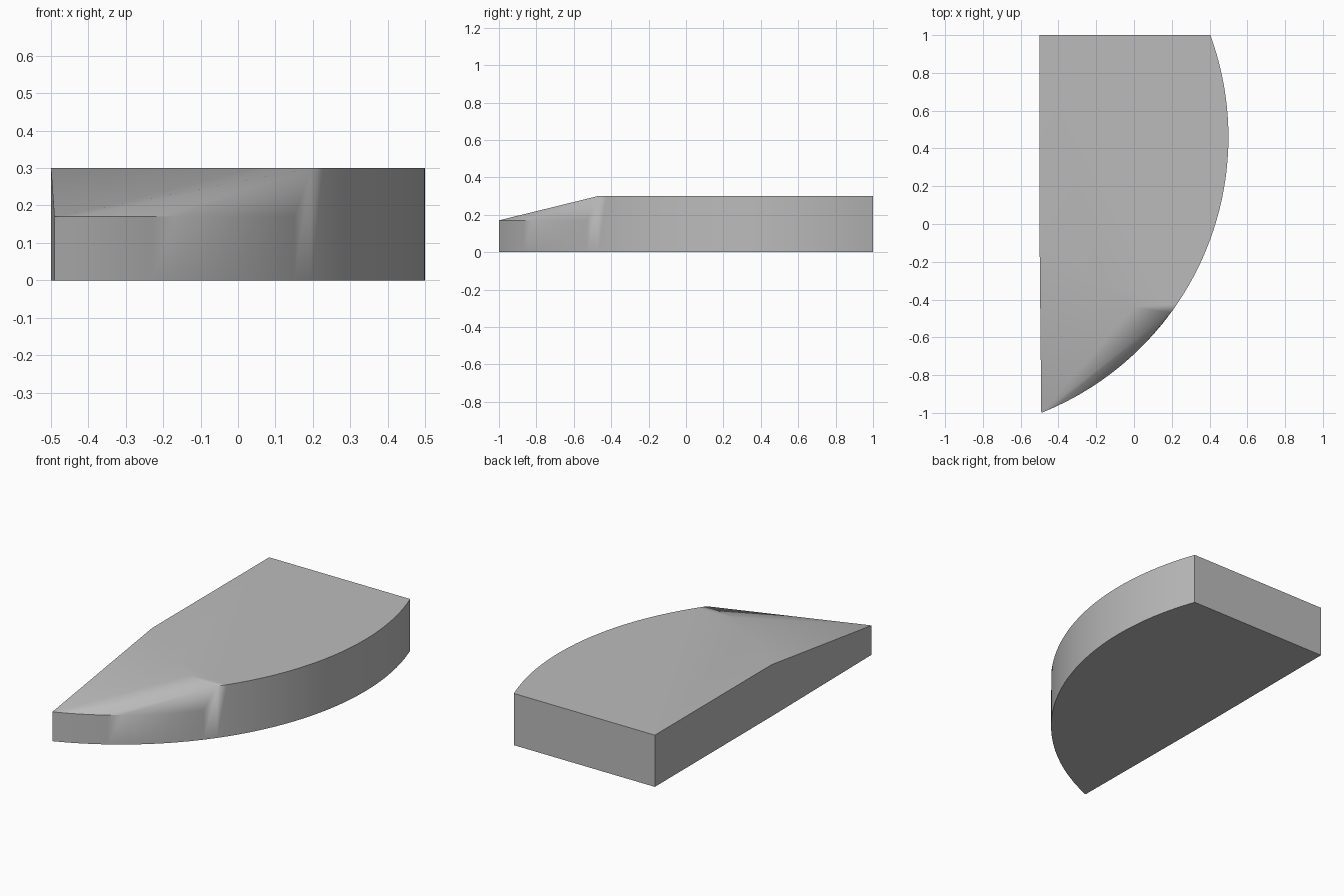
import bpy, bmesh
from math import asin, sin, cos, radians

cube = bpy.data.objects.get("Cube")
if cube:
    bpy.data.objects.remove(cube, do_unlink=True)

HEIGHT, NOSE = 0.30, 0.17          # full thickness, thickness at the pointed end
RADIUS, CENTRE_Y = 1.571, 0.46     # curved side
CENTRE_X = 0.5 - RADIUS

# Single flat colour
grey = bpy.data.materials.new("light_grey")
grey.use_nodes = True
colour = (0.5, 0.5, 0.5, 1)
grey.diffuse_color = colour
grey.node_tree.nodes["Principled BSDF"].inputs["Base Color"].default_value = colour


def arc(y_start, y_end, steps):
    """Plan points along the curved side between two y positions."""
    a, b = (asin((y - CENTRE_Y) / RADIUS) for y in (y_start, y_end))
    angles = [a + (b - a) * i / steps for i in range(steps + 1)]
    return [(CENTRE_X + RADIUS * cos(t), CENTRE_Y + RADIUS * sin(t)) for t in angles]


bm = bmesh.new()


def ring(points, z):
    return [bm.verts.new((x, y, z)) for x, y in points]


# Plan outline: pointed tip, low curve, full-height curve, back, straight side
low_curve = arc(-1, -0.47, 12)
high_curve = arc(-0.47, 1, 28)
straight_side = [(-0.5, 1), (-0.5, -0.07)]

low_top = ring(low_curve[:-1], NOSE)
high_top = ring(high_curve, HEIGHT)
side_top = ring(straight_side, HEIGHT)
top = low_top + high_top + side_top
base = ring(low_curve[:-1] + high_curve + straight_side, 0)

# Walls and underside
count = len(top)
for i in range(count):
    j = (i + 1) % count
    bm.faces.new((base[i], base[j], top[j], top[i]))
bm.faces.new(base[::-1])

# Flat top, ending at a gently bowed crease
crease = ring([(-0.16, -0.32), (0.0, -0.44)], HEIGHT)
bm.faces.new(high_top + side_top + crease)

# Sloping nose: fan from the tip up to the crease
tip, apex = low_top[0], high_top[0]
edge = [apex] + crease[::-1] + [side_top[-1]]
for a, b in zip(edge, edge[1:]):
    bm.faces.new((tip, a, b))

# Bevel beside the curve: fan from the apex down to the low rim
for a, b in zip(low_top, low_top[1:]):
    bm.faces.new((apex, a, b))

bmesh.ops.recalc_face_normals(bm, faces=bm.faces[:])
mesh = bpy.data.meshes.new("curved_wedge_block")
bm.to_mesh(mesh)
bm.free()
mesh.materials.append(grey)

block = bpy.data.objects.new("curved_wedge_block", mesh)
bpy.context.scene.collection.objects.link(block)
bpy.ops.object.select_all(action='DESELECT')
block.select_set(True)
bpy.context.view_layer.objects.active = block
bpy.ops.object.shade_smooth_by_angle(angle=radians(36))
